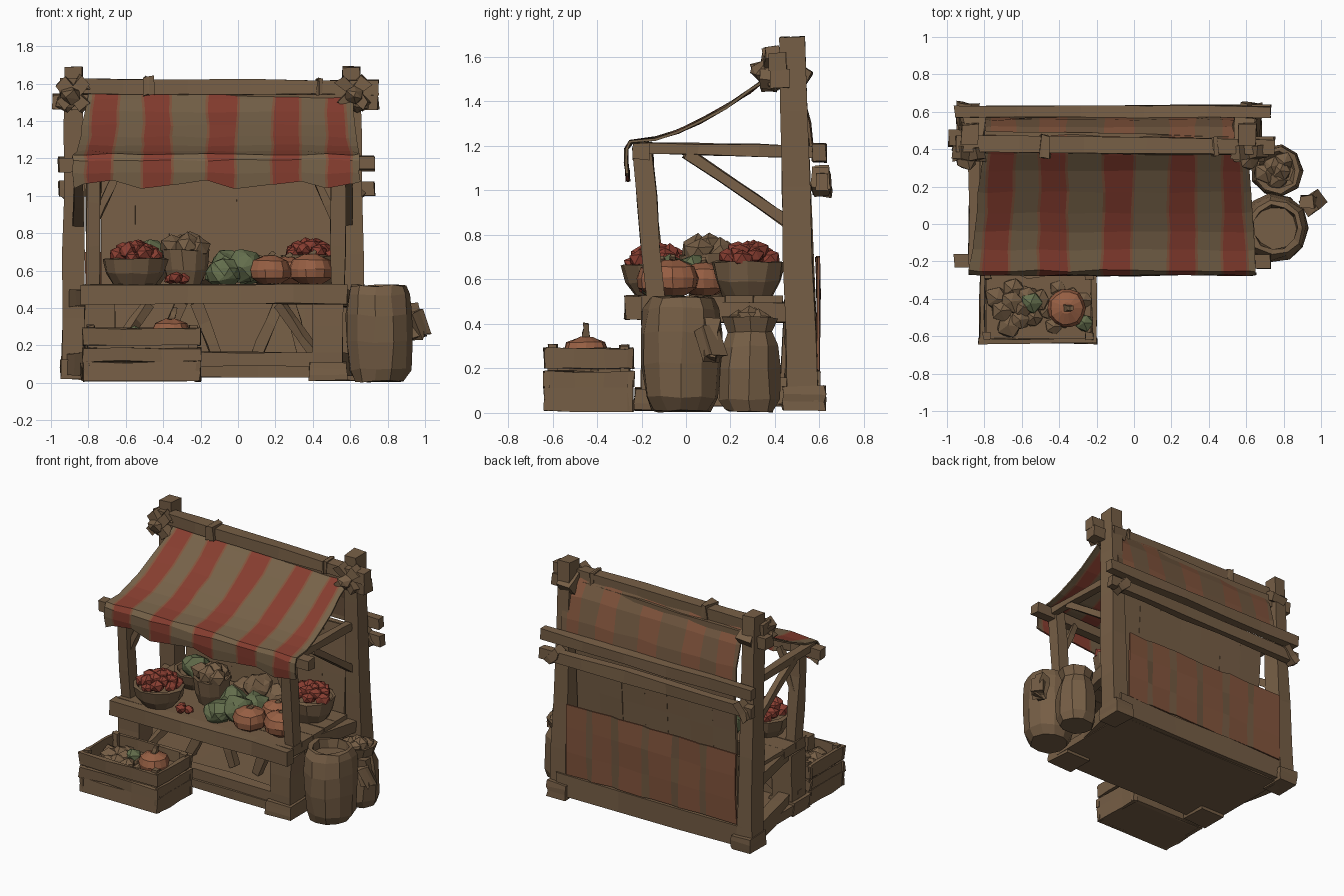
import bpy, bmesh, math, random
from mathutils import Vector

if "Cube" in bpy.data.objects:
    bpy.data.objects.remove(bpy.data.objects["Cube"])

random.seed(4)
V = Vector

def material(name, *c):
    m = bpy.data.materials.new(name)
    m.diffuse_color = (*c, 1)
    m.use_nodes = True
    m.node_tree.nodes["Principled BSDF"].inputs["Base Color"].default_value = m.diffuse_color
    return m

WOOD = material("brown wood", 0.180, 0.112, 0.060)
CLOTH = material("tan cloth", 0.182, 0.122, 0.066)
RED = material("red stripe", 0.24, 0.047, 0.029)
GREEN = material("leaf green", 0.125, 0.155, 0.072)
ORANGE = material("pumpkin orange", 0.31, 0.115, 0.057)
RUST = material("rust cloth", 0.225, 0.090, 0.046)
FADED = material("faded stripe", 0.165, 0.098, 0.052)
BERRY = material("tomato red", 0.25, 0.048, 0.031)

def finish(name, bm, *mats, normals=True):
    if normals:
        bmesh.ops.recalc_face_normals(bm, faces=bm.faces)
    me = bpy.data.meshes.new(name)
    bm.to_mesh(me)
    bm.free()
    for m in mats:
        me.materials.append(m)
    ob = bpy.data.objects.new(name, me)
    bpy.context.collection.objects.link(ob)
    return ob

def rnd(j):
    return V((random.uniform(-j, j), random.uniform(-j, j), random.uniform(-j, j)))

def skin(bm, rings):
    for a, b in zip(rings, rings[1:]):
        for i in range(len(a)):
            k = (i + 1) % len(a)
            bm.faces.new((a[i], a[k], b[k], b[i]))
    bm.faces.new(rings[0])
    bm.faces.new(rings[-1])

def beam(name, a, b, w, h, j=0.006, mat=WOOD, n=3, taper=1.0):
    """Rough-hewn timber from a to b; w is sideways, h is upward."""
    a, b = V(a), V(b)
    d = (b - a).normalized()
    up = V((0, 1, 0)) if abs(d.z) > 0.9 else V((0, 0, 1))
    s = d.cross(up).normalized()
    u = s.cross(d)
    bm = bmesh.new()
    rings = []
    for t in range(n + 1):
        k = (1 + (taper - 1) * t / n) / 2
        rings.append([bm.verts.new(a.lerp(b, t / n) + s * w * k * p + u * h * k * q + rnd(j))
                      for p, q in ((-1, -1), (1, -1), (1, 1), (-1, 1))])
    skin(bm, rings)
    return finish(name, bm, mat)

def lathe(name, c, prof, n, mat, j=0.006, rib=0):
    bm = bmesh.new()
    rings = []
    for r, z in prof:
        rings.append([bm.verts.new(V(c) + V((math.cos(i * math.tau / n), math.sin(i * math.tau / n), 0))
                      * r * (1 - rib * (i % 2)) + V((0, 0, z)) + rnd(j)) for i in range(n)])
    skin(bm, rings)
    return finish(name, bm, mat)

def lumps(name, spots, mat, j=0.12, squash=0.85):
    """Faceted lumps at (x, y, z, radius) joined in one object."""
    bm = bmesh.new()
    for x, y, z, r in spots:
        g = bmesh.ops.create_icosphere(bm, subdivisions=1 if r < 0.075 else 2, radius=r)
        for v in g["verts"]:
            v.co = V((v.co.x, v.co.y, v.co.z * squash)) + rnd(j * r) + V((x, y, z))
    return finish(name, bm, mat)

def pile(name, x, y, z, R, dome, count, r, mat):
    spots = []
    for i in range(count):
        f = math.sqrt((i + 0.5) / count)
        a = i * 2.4
        spots.append((x + R * f * math.cos(a), y + R * f * math.sin(a), z + dome * (1 - f * f), r * random.uniform(.85, 1.15)))
    lumps(name, spots, mat)

def pumpkin(name, x, y, z, r, stem=0.05):
    h = r * 1.3
    prof = [(r * .5, 0), (r * .92, h * .2), (r, h * .5), (r * .85, h * .82), (r * .3, h)]
    lathe(name, (x, y, z), prof, 14, ORANGE, 0.003, 0.04)
    beam(name + "_stem", (x, y, z + h - .01), (x + .025, y, z + h + stem), .035, .035, .003, taper=.6)

# base floor and sill beams
beam("floor", (-.84, .18, .06), (.58, .18, .06), .76, .06, .003)
beam("front_sill", (-.82, -.15, .10), (.42, -.15, .10), .08, .13)
beam("back_sill", (-.86, .55, .11), (.62, .55, .11), .1, .15)

# back posts with feet, front legs, front posts, side rails and braces
for side, xb, xf, xl in (("left", -.885, -.775, -.74), ("right", .615, .535, .48)):
    s = -1 if side == "left" else 1
    beam(side + "_back_post", (xb, .525, .02), (xb - s * .01, .475, 1.69), .125, .145, n=5, taper=.75)
    beam(side + "_back_foot", (xb - s * .01, .53, .015), (xb - s * .01, .53, .12), .15, .19)
    beam(side + "_front_leg", (xl, -.12, .02), (xl, -.12, .44), .16, .16)
    beam(side + "_front_foot", (xl, -.13, .01), (xl, -.13, .11), .2, .2)
    beam(side + "_front_post", (xf, -.135, .5), (xf, -.195, 1.2), .075, .085)
    beam(side + "_side_rail", (xb - s * .03, -.22, 1.19), (xb - s * .03, .6, 1.175), .055, .05)
    beam(side + "_side_brace", (xb - s * .03, .0, 1.17), (xb - s * .03, .47, .85), .05, .05)
    beam(side + "_front_brace", (xf - s * .14, -.17, 1.14), (xf - s * .01, -.15, .86), .04, .04)
    beam(side + "_floor_rail", (xl, -.12, .10), (xb, .5, .10), .08, .12)
    beam(side + "_counter_side", (xl, -.15, .45), (xb, .5, .45), .06, .09)
    beam(side + "_leg_brace", (xl - s * .06, -.1, .14), (xl - s * .26, .05, .42), .05, .05)
    # rope wrapped round the post tops, with loose knots
    beam(side + "_rope_a", (xb - s * .07, .37, 1.47), (xb + s * .07, .39, 1.62), .07, .07, .01)
    beam(side + "_rope_b", (xb - s * .07, .38, 1.62), (xb + s * .07, .37, 1.48), .07, .06, .01)
    beam(side + "_rope_back", (xb - s * .03, .40, 1.60), (xb - s * .03, .55, 1.50), .11, .06, .01)
    lumps(side + "_knot", [(xb + s * .01, .34, 1.54, .055), (xb + s * .03, .40, 1.50, .06)], WOOD, .2)
    beam(side + "_low_rope", (xb - s * .03, .61, 1.09), (xb + s * .05, .61, .99), .08, .06, .01)

# long horizontal rails
beam("ridge_beam", (-.95, .43, 1.585), (.75, .41, 1.58), .085, .08, n=5)
beam("lower_ridge_beam", (-.99, .46, 1.50), (.75, .42, 1.50), .09, .085, n=5)
beam("front_rail", (-.96, -.2, 1.165), (.73, -.2, 1.175), .075, .07, n=5)
beam("upper_back_rail", (-.96, .6, 1.17), (.73, .6, 1.17), .06, .08, n=5)
beam("lower_back_rail", (-.96, .6, 1.04), (.73, .61, 1.04), .06, .08, n=5)
beam("ridge_binding", (-.5, .415, 1.585), (-.45, .415, 1.585), .12, .1, .01)
beam("ridge_binding_right", (.42, .415, 1.582), (.45, .415, 1.582), .1, .09)

# counter: planked top with a thick front edge
for i in range(5):
    y = -.15 + i * .13
    beam(f"counter_plank_{i}", (-.82, y, .49), (.57, y, .49), .128, .07, .003)
beam("counter_front_edge", (-.84, -.235, .475), (.585, -.235, .475), .08, .105, n=5)

# back wall of leaning upright planks
for i in range(7):
    x = -.64 + i * .181
    beam(f"wall_plank_{i}", (x, .43, .08), (x, .49, 1.14), .184, .02, .003)
# braces under the counter
for i, (a, b) in enumerate(((-.45, -.3), (-.1, -.22), (.08, .22), (.36, .28))):
    beam(f"under_brace_{i}", (a, .1, .1), (b, .1, .43), .06, .05)

def striped(name, rows, edges0, edges1, mats, j=0.006, hem=0.0, fringe=0.0):
    """Cloth sheet: rows of (y, z, t); stripe edges blend from edges0 to edges1."""
    bm = bmesh.new()
    grid = []
    for k, (y, z, t) in enumerate(rows):
        row = []
        for i, (p, q) in enumerate(zip(edges0, edges1)):
            dz = hem * (i % 3 - 1) if k == len(rows) - 1 else 0
            c = V((p + (q - p) * t, y, z + dz)) + rnd(j)
            inner = fringe and 0 < i < len(edges0) - 1
            for dx in ((-fringe, fringe) if inner else (0,)):
                row.append(bm.verts.new(c + V((dx, 0, 0))))
        grid.append(row)
    for a, b in zip(grid, grid[1:]):
        for i in range(len(a) - 1):
            f = bm.faces.new((a[i], b[i], b[i + 1], a[i + 1]))
            f.material_index = i % len(mats)
    ob = finish(name, bm, *mats, normals=False)
    m = ob.modifiers.new("thickness", "SOLIDIFY")
    m.thickness = 0.012
    return ob

# striped awning with rust-edged stripes and a hanging front valance
TOP = [-.80, -.77, -.63, -.505, -.36, -.16, .0, .19, .33, .47, .57, .61]
LOW = [-.88, -.815, -.67, -.51, -.35, -.17, -.015, .18, .335, .475, .605, .65]
path = [(.42, 1.56), (.37, 1.515), (.28, 1.45), (.17, 1.38), (.06, 1.315), (-.04, 1.27),
        (-.14, 1.24), (-.25, 1.222), (-.275, 1.19), (-.275, 1.12), (-.268, 1.06)]
rows = [(y, z, min(1, (.42 - y) / .67)) for y, z in path]
striped("awning", rows, TOP, LOW, (CLOTH, RUST, RED, RUST), hem=0.02, fringe=.007)
# back flap of the awning
striped("awning_back_flap", [(.45, 1.56, 0), (.51, 1.45, .3), (.545, 1.3, .7), (.56, 1.16, 1)],
        TOP, TOP, (FADED, RUST))
# cloth hung over the lower back
BACK = [-.82, -.58, -.53, -.36, -.30, -.12, -.06, .12, .18, .33, .38, .54]
striped("back_cloth", [(.585, .70, 0), (.59, .54, .3), (.59, .36, .6), (.585, .19, 1)],
        BACK, BACK, (RUST, FADED))

# slatted crate
for i, z in enumerate((.06, .15, .245)):
    for y in (-.625, -.25):
        beam(f"crate_long_slat_{i}", (-.83, y, z), (-.2, y, z), .025, (.1, .07, .09)[i])
    for x in (-.81, -.215):
        beam(f"crate_end_slat_{i}", (x, -.635, z), (x, -.235, z), .025, (.1, .07, .09)[i])
for x in (-.785, -.24):
    for y in (-.6, -.275):
        beam("crate_corner", (x, y, .02), (x, y, .305), .04, .04)
beam("crate_bottom", (-.81, -.437, .025), (-.22, -.437, .025), .37, .03, .002)
beam("crate_fill", (-.79, -.437, .13), (-.23, -.437, .13), .35, .16, .002)
pile("crate_potatoes", -.62, -.447, .215, .13, .03, 10, .06, WOOD)
pile("crate_potatoes_right", -.38, -.447, .19, .12, .02, 9, .05, WOOD)
pumpkin("crate_pumpkin", -.36, -.45, .205, .105, .06)
lumps("crate_cabbages", [(-.55, -.42, .255, .06), (-.27, -.53, .235, .055)], GREEN)

# open sack with a rim, and the smaller sack behind it
lathe("large_sack", (.755, -.02, 0), [(.13, .01), (.165, .07), (.18, .22), (.182, .36), (.17, .47),
      (.15, .52), (.12, .52), (.115, .46)], 11, WOOD, .008)
lathe("small_sack", (.765, .285, 0), [(.115, .01), (.135, .06), (.142, .2), (.13, .3), (.105, .36),
      (.125, .43), (.1, .43), (.08, .39)], 9, WOOD, .008)
pile("small_sack_contents", .765, .285, .41, .07, .02, 5, .055, WOOD)
beam("sack_scoop", (.925, .12, .42), (.965, .11, .24), .08, .06, .01)
beam("sack_scoop_end", (.93, .09, .3), (.985, .13, .33), .09, .14, .01)

def bowl(name, x, y, r0, r1, h):
    lathe(name, (x, y, .52), [(r0, 0), (r0 + (r1 - r0) * .7, h * .45), (r1, h), (r1 - .025, h), (r1 - .04, h - .03)], 11, WOOD)

# produce on the counter
bowl("left_bowl", -.55, -.12, .11, .175, .145)
pile("left_tomatoes", -.55, -.12, .665, .125, .065, 17, .05, BERRY)
bowl("bucket", -.28, .1, .085, .13, .19)
pile("bucket_potatoes", -.28, .1, .715, .09, .04, 7, .065, WOOD)
bowl("right_bowl", .39, .28, .11, .165, .16)
pile("right_tomatoes", .39, .28, .685, .12, .055, 15, .05, BERRY)
lumps("cabbages", [(-.08, -.12, .585, .09), (.03, -.06, .62, .1), (-.06, .03, .63, .09),
                   (.07, .1, .60, .09), (-.12, -.03, .57, .06), (-.48, .22, .68, .1)], GREEN, .16)
bowl("back_bowl", -.52, .26, .1, .15, .12)
pumpkin("pumpkin_a", .17, -.11, .53, .115, .02)
pumpkin("pumpkin_b", .39, -.06, .53, .12, .02)
pumpkin("pumpkin_c", .26, .08, .53, .11, .02)
lumps("loose_tomatoes", [(-.33, -.18, .565, .04), (-.36, -.13, .555, .035), (-.29, -.15, .555, .035)], BERRY)
lumps("back_potatoes", [(-.05, .3, .62, .1), (.12, .3, .6, .09), (-.15, .3, .58, .08)], WOOD)
